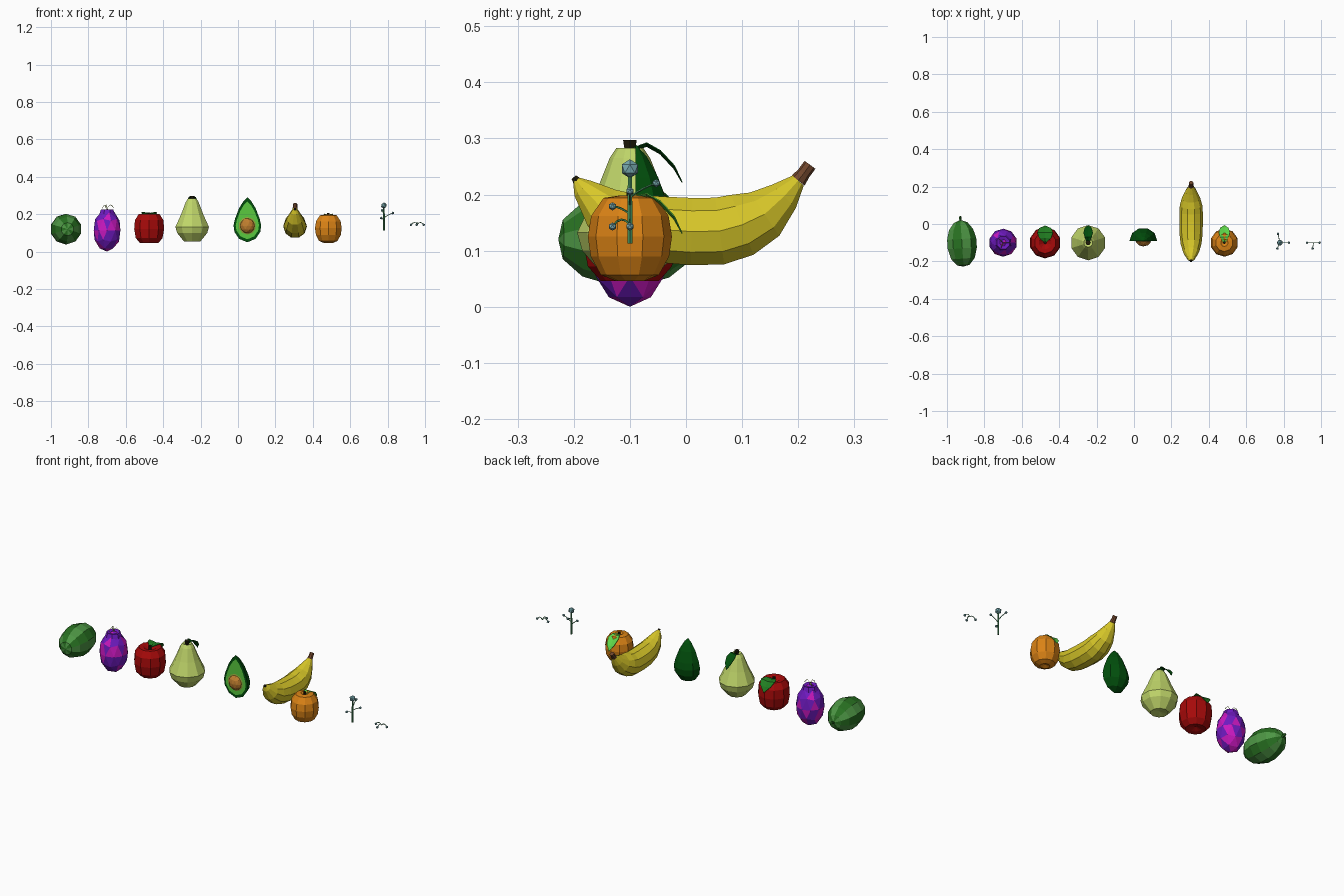
import bpy, bmesh, random
from math import sin, cos, pi, radians
from mathutils import Vector, Matrix

if "Cube" in bpy.data.objects:
    bpy.data.objects.remove(bpy.data.objects["Cube"])

random.seed(4)
mats = {}


def mat(name, r, g, b):
    m = bpy.data.materials.new(name)
    m.diffuse_color = [(c / 255) ** 2.2 for c in (r, g, b)] + [1]
    m.use_nodes = True
    m.node_tree.nodes["Principled BSDF"].inputs["Base Color"].default_value = m.diffuse_color
    return m


GREEN, LIME = mat("melon_dark", 44, 112, 38), mat("melon_light", 78, 148, 70)
PURPLE, PINK = mat("purple", 110, 32, 190), mat("magenta", 200, 30, 190)
RED, PEAR = mat("red", 165, 18, 18), mat("pale_green", 190, 212, 105)
DARK, LEAF, BRIGHT = mat("dark_green", 8, 80, 20), mat("leaf", 38, 125, 38), mat("bright_leaf", 95, 215, 75)
FLESH, SEED, SEEDRIM = mat("flesh", 90, 200, 65), mat("seed", 190, 125, 50), mat("seed_hollow", 150, 160, 60)
YELLOW, BROWN, BLACK = mat("yellow", 215, 198, 45), mat("brown", 112, 72, 48), mat("dark_stem", 35, 32, 18)
ORANGE, BERRY, STALK = mat("orange", 218, 130, 28), mat("berry", 120, 170, 175), mat("stalk", 70, 140, 90)


def finish(name, bm, materials, pick=None, matrix=None):
    bmesh.ops.remove_doubles(bm, verts=bm.verts, dist=1e-5)
    bmesh.ops.recalc_face_normals(bm, faces=bm.faces)
    if pick:
        for f in bm.faces:
            f.material_index = pick(f)
    if matrix:
        bm.transform(matrix)
    me = bpy.data.meshes.new(name)
    bm.to_mesh(me)
    bm.free()
    for m in materials:
        me.materials.append(m)
    ob = bpy.data.objects.new(name, me)
    bpy.context.collection.objects.link(ob)
    return ob


def skin(bm, rings, stripes=False, closed=True):
    rows = [[bm.verts.new(p) for p in ring] for ring in rings]
    n = len(rows[0])
    for a, b in zip(rows, rows[1:]):
        for i in range(n if closed else n - 1):
            j = (i + 1) % n
            f = bm.faces.new((a[i], a[j], b[j], b[i]))
            f.material_index = i % 2 if stripes else 0
    return rows


def lathe(name, centre, profile, sides, materials, stripes=False, matrix=None):
    bm = bmesh.new()
    skin(bm, [[(r * cos(2 * pi * (i + .5) / sides), r * sin(2 * pi * (i + .5) / sides), z)
               for i in range(sides)] for r, z in profile], stripes)
    return finish(name, bm, materials, None, Matrix.Translation(centre) @ (matrix or Matrix()))


def tube(name, path, radii, sides, material):
    # all paths bend in one vertical plane
    pts = [Vector(p) for p in path]
    d = pts[-1] - pts[0]
    side = d.cross(Vector((0, 0, 1)))
    side = side.normalized() if side.length > 1e-4 else Vector((1, 0, 0))
    rings = []
    for i, p in enumerate(pts):
        t = (pts[min(i + 1, len(pts) - 1)] - pts[max(i - 1, 0)]).normalized()
        up = t.cross(side)
        r = radii[i] if isinstance(radii, (list, tuple)) else radii
        rings.append([p + r * (cos(2 * pi * k / sides) * side + sin(2 * pi * k / sides) * up)
                      for k in range(sides)])
    bm = bmesh.new()
    rows = skin(bm, rings)
    bm.faces.new(rows[0])
    bm.faces.new(rows[-1])
    return finish(name, bm, [material])


def leaf(name, x, spine, material, fold=.006):
    # spine entries: y, z, half width; the midrib is slightly sunken
    bm = bmesh.new()
    skin(bm, [[(x - w, y, z), (x, y, z - (fold if w else 0)), (x + w, y, z)] for y, z, w in spine], closed=False)
    ob = finish(name, bm, [material])
    ob.modifiers.new("thickness", "SOLIDIFY").thickness = .002


def ball(name, centre, size, materials, subdiv=1, pick=None):
    bm = bmesh.new()
    bmesh.ops.create_icosphere(bm, subdivisions=subdiv, radius=1)
    finish(name, bm, materials, pick, Matrix.Translation(centre) @ Matrix.Diagonal((*size, 1)))


Y = -.1
# watermelon lying along y
lay = Matrix.Rotation(radians(4), 4, 'Z') @ Matrix.Rotation(radians(-90), 4, 'X')
lathe("watermelon", (-.92, Y, .12),
      [(0, -.128), (.035, -.12), (.066, -.085), (.082, -.03), (.082, .02), (.068, .07), (.038, .108), (0, .122)],
      10, [GREEN, LIME], True, lay)
tube("watermelon_stem", [(-.928, .018, .12), (-.93, .04, .126)], .007, 5, GREEN)

# two-tone purple fruit
ball("purple_fruit", (-.7, Y, .114), (.075, .075, .114), [PURPLE, PINK], 2,
     lambda f: int(random.random() < .35))
lathe("purple_fruit_crown", (-.7, Y, 0), [(.045, .2), (.036, .225), (0, .215)], 8, [PURPLE])
for dx, dy in ((.032, 0), (-.022, .02), (-.01, -.025)):
    tube("purple_fruit_tendril", [(-.7 + dx * k, Y + dy * k, z) for k, z in
                                  ((0, .215), (.15, .238), (.5, .25), (.9, .243), (1.1, .232))], .0015, 4, PEAR)

# apple
lathe("apple", (-.475, Y, 0),
      [(0, .062), (.03, .05), (.052, .046), (.075, .072), (.084, .12), (.08, .168), (.058, .201), (.035, .2), (0, .175)],
      10, [RED])
tube("apple_stem", [(-.475, Y, .175), (-.475, Y, .208)], .008, 6, BLACK)
leaf("apple_leaf", -.475, [(Y, .2, .004), (-.075, .212, .032), (-.045, .21, .042), (-.022, .188, .032), (-.008, .155, 0)], LEAF)

# pale green pear
lathe("pear", (-.245, Y, 0),
      [(0, .062), (.045, .053), (.085, .1), (.094, .132), (.062, .2), (.036, .265), (.024, .283), (0, .272)],
      10, [PEAR])
tube("pear_stem", [(-.245, Y, .27), (-.245, Y, .297)], [.009, .014], 6, BLACK)
leaf("pear_leaf", -.245, [(Y, .282, .005), (-.07, .293, .018), (-.045, .279, .025), (-.02, .252, .018), (-.006, .222, 0)], DARK)

# avocado half: skin behind, flat flesh in front
AX, AY = .05, -.09
outline = [(0, .05), (.044, .068), (.069, .105), (.074, .14), (.066, .175), (.045, .23), (.022, .268), (0, .29)]
bm = bmesh.new()
skin(bm, [[(AX + r * cos(pi * k / 5), AY + .95 * r * sin(pi * k / 5), z) for k in range(6)]
          for r, z in outline], closed=False)
finish("avocado_skin", bm, [DARK])


def face_plate(name, scale, y, material):
    pts = [(r * scale, (z - .15) * scale + .15) for r, z in outline]
    loop = pts + [(-r, z) for r, z in pts[-2:0:-1]]
    b = bmesh.new()
    b.faces.new([b.verts.new((AX + x, y, z)) for x, z in loop])
    finish(name, b, [material])


face_plate("avocado_rim", 1, AY, DARK)
face_plate("avocado_flesh", .84, AY - .002, FLESH)
lathe("avocado_seed_hollow", (AX, AY - .004, .138), [(.047, 0), (.04, .002), (0, .002)], 10, [SEEDRIM], False,
      Matrix.Rotation(radians(90), 4, 'X'))
ball("avocado_seed", (AX, AY, .138), (.04, .03, .042), [SEED], 2)

# banana
BX = .305
spine = [(-.196, .226, .007), (-.184, .211, .021), (-.15, .176, .043), (-.105, .15, .056), (-.05, .138, .062),
         (.01, .134, .063), (.06, .135, .063), (.1, .146, .06), (.14, .165, .049), (.175, .197, .031), (.2, .225, .014)]
tube("banana", [(BX, y, z) for y, z, r in spine], [r for y, z, r in spine], 10, YELLOW)
tube("banana_stem", [(BX, .2, .225), (BX, .21, .238), (BX, .221, .253)], [.0145, .012, .012], 8, BROWN)
tube("banana_tip", [(BX, -.195, .225), (BX, -.2, .231)], [.0085, .006], 6, BLACK)

# orange
lathe("orange", (.483, Y, 0),
      [(0, .056), (.025, .046), (.052, .057), (.07, .09), (.075, .125), (.069, .162), (.047, .194), (.02, .198), (0, .185)],
      10, [ORANGE])
tube("orange_stem", [(.483, Y, .185), (.483, Y, .205)], .007, 6, BLACK)
leaf("orange_leaf", .483, [(Y, .196, .004), (-.07, .203, .022), (-.045, .189, .03), (-.02, .162, .022), (-.006, .131, 0)], BRIGHT)

# upright berry sprig
tube("sprig_stalk", [(.78, Y, .113), (.78, Y, .18), (.78, Y, .24)], [.005, .005, .004], 6, STALK)
ball("sprig_top_berry", (.78, Y, .246), (.017, .017, .017), [BERRY])


def berry_branch(name, root, tip, arch):
    a, b = Vector(root), Vector(tip)
    tube(name + "_branch", [a.lerp(b, t) + Vector((0, 0, arch * 4 * t * (1 - t))) for t in (0, .25, .5, .75, 1)],
         .002, 5, STALK)
    ball(name + "_berry", tip, (.0075,) * 3, [BERRY])


berry_branch("sprig", (.78, Y, .195), (.77, -.053, .22), .003)
berry_branch("sprig", (.78, Y, .18), (.828, Y, .206), .003)
berry_branch("sprig", (.78, Y, .165), (.766, -.131, .179), .003)

# small drooping berry sprig
for tip in ((.925, Y, .143), (.955, -.131, .143), (.9925, Y, .143)):
    berry_branch("drooping", (.96, Y, .146), tip, .011)
